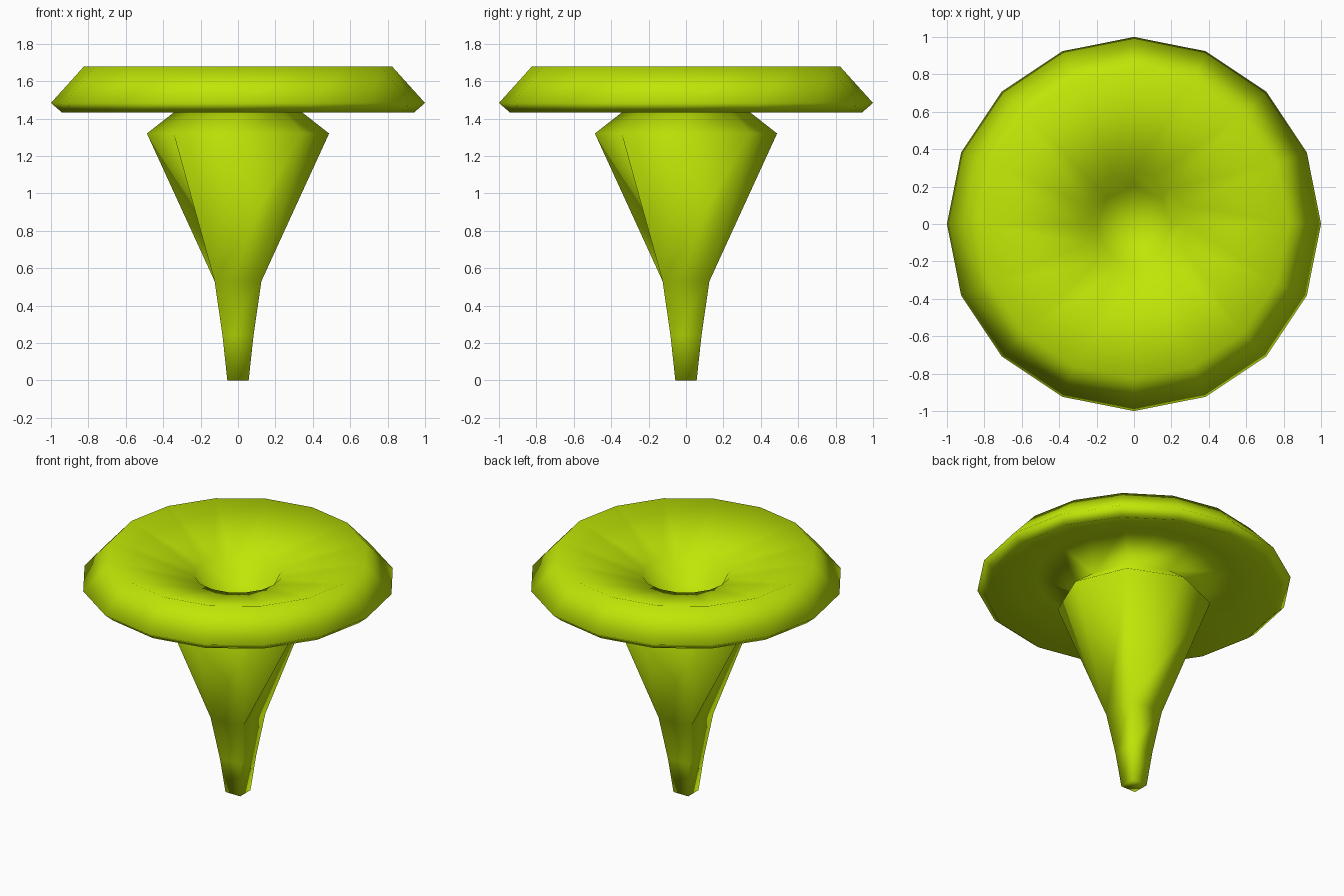
import bpy, bmesh
from math import cos, sin, pi, sqrt

if "Cube" in bpy.data.objects:
    bpy.data.objects.remove(bpy.data.objects["Cube"])

# Rings from foot to funnel floor: sides, radius, height
R2 = sqrt(2)
RINGS = [
    (4, 0.057 * R2, 0.0),      # square foot
    (4, 0.083 * R2, 0.24),
    (4, 0.125 * R2, 0.53),
    (8, 0.487, 1.32),          # flared bulb
    (8, 0.34, 1.435),          # neck under the cap
    (16, 0.62, 1.54),          # hollow under the cap
    (16, 0.942, 1.433),        # cap underside edge
    (16, 1.0, 1.483),          # rim
    (16, 0.825, 1.677),        # upper lip
    (16, 0.28, 1.523),         # funnel mouth
    (8, 0.20, 1.37),           # funnel throat
]
FLOOR_Z = 1.33


def bridge(bm, a, b):
    """Join two rings with equal side counts, or one with half the sides."""
    if len(a) > len(b):
        a, b = b, a
    n, m = len(a), len(b)
    for i in range(n):
        j = (i + 1) % n
        if n == m:
            bm.faces.new((a[i], a[j], b[j], b[i]))
        else:
            p, q, r = (b[(2 * i + k) % m] for k in range(3))
            bm.faces.new((a[i], q, p))
            bm.faces.new((a[i], r, q))
            bm.faces.new((a[i], a[j], r))


def make_ring(bm, n, r, z):
    """Ring of n points, first corner on the diagonal."""
    return [bm.verts.new((r * cos(pi / 4 + 2 * pi * i / n),
                          r * sin(pi / 4 + 2 * pi * i / n), z)) for i in range(n)]


# Mushroom body: stem, cap and funnel as one continuous loft
bm = bmesh.new()
rings = [make_ring(bm, *spec) for spec in RINGS]
for lower, upper in zip(rings, rings[1:]):
    bridge(bm, lower, upper)
bm.faces.new(rings[0])

# Funnel floor closes the throat
tip = bm.verts.new((0, 0, FLOOR_Z))
throat = rings[-1]
for i in range(len(throat)):
    bm.faces.new((throat[i], throat[(i + 1) % len(throat)], tip))
bmesh.ops.recalc_face_normals(bm, faces=bm.faces[:])
for f in bm.faces:
    f.smooth = True

mesh = bpy.data.meshes.new("mushroom_body")
bm.to_mesh(mesh)
bm.free()
body = bpy.data.objects.new("mushroom_body", mesh)
bpy.context.collection.objects.link(body)

# Lime green skin
mat = bpy.data.materials.new("lime_green")
mat.diffuse_color = (0.52, 0.79, 0.002, 1)
mat.use_nodes = True
mat.node_tree.nodes["Principled BSDF"].inputs["Base Color"].default_value = mat.diffuse_color
mesh.materials.append(mat)
